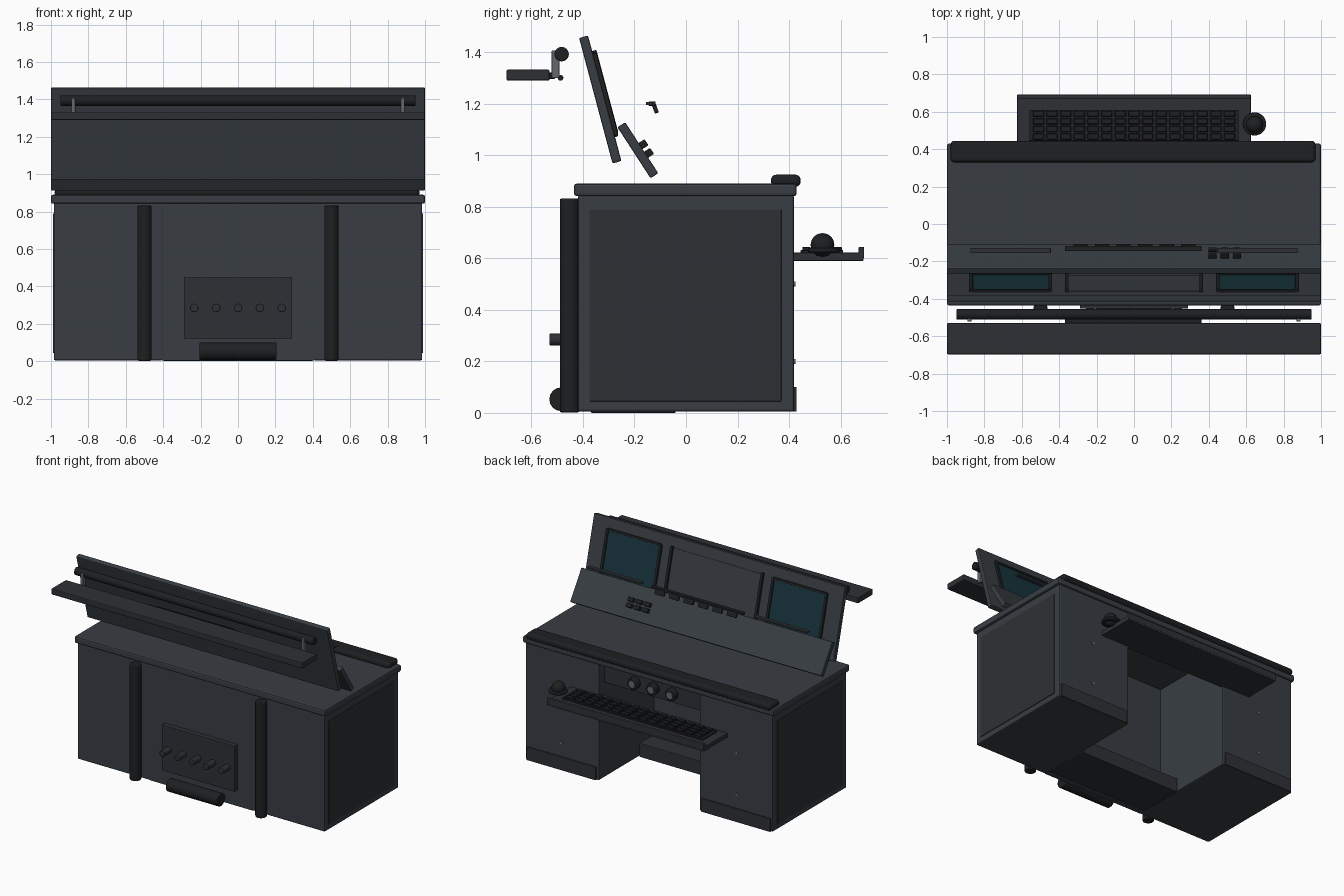
import bpy, math
from mathutils import Matrix, Vector


def mat(name, c):
    m = bpy.data.materials.new(name)
    m.diffuse_color = (*c, 1)
    return m


BODY = mat("slate", (0.040, 0.048, 0.056))
PANEL = mat("dark_slate", (0.027, 0.030, 0.035))
DARK = mat("black_rubber", (0.013, 0.014, 0.016))
TEAL = mat("teal_glass", (0.008, 0.035, 0.045))
METAL = mat("metal", (0.13, 0.14, 0.15))
ID = Matrix.Identity(4)


def finish(o, name, m, bevel=0, seg=2):
    o.name = name
    o.data.materials.append(m)
    if bevel:
        b = o.modifiers.new("bevel", 'BEVEL')
        b.width, b.segments, b.limit_method = bevel, seg, 'ANGLE'
    return o


def box(name, x, y, z, m=BODY, bevel=0.004, frame=ID, seg=2):
    """Box from ranges, optionally placed in a tilted frame."""
    bpy.ops.mesh.primitive_cube_add(size=1)
    o = bpy.context.object
    size = [r[1] - r[0] for r in (x, y, z)]
    mid = Vector([(r[0] + r[1]) / 2 for r in (x, y, z)])
    o.data.transform(Matrix.Diagonal((*size, 1)))
    o.matrix_world = frame @ Matrix.Translation(mid)
    return finish(o, name, m, bevel, seg)


def cyl(name, loc, r, depth, axis='Z', m=DARK, bevel=0, sides=24):
    rot = {'X': (0, math.pi / 2, 0), 'Y': (math.pi / 2, 0, 0), 'Z': (0, 0, 0)}[axis]
    bpy.ops.mesh.primitive_cylinder_add(vertices=sides, radius=r, depth=depth, location=loc, rotation=rot)
    bpy.ops.object.shade_smooth_by_angle()
    return finish(bpy.context.object, name, m, bevel)


def tilted(y, z, deg):
    return Matrix.Translation((0, y, z)) @ Matrix.Rotation(math.radians(deg), 4, 'X')


# Desk body: two pedestals joined by a recessed kneehole wall
for s, side in ((-1, "left"), (1, "right")):
    def xr(a, b):
        return tuple(sorted((s * a, s * b)))
    box(side + "_pedestal", xr(0.40, 0.985), (-0.42, 0.42), (0.005, 0.845), BODY, 0.008)
    box(side + "_side_panel", xr(0.98, 0.99), (-0.375, 0.37), (0.045, 0.79), PANEL, 0.002)
    box(side + "_kick_plate", xr(0.42, 0.97), (0.415, 0.43), (0.005, 0.10), PANEL, 0.002)
    for z in (0.20, 0.50):
        cyl(side + "_door_stud", (s * 0.70, 0.421, z), 0.010, 0.008, 'Y', METAL)
    # Rear cable conduits
    cyl(side + "_conduit", (s * 0.50, -0.452, 0.417), 0.038, 0.83, 'Z', DARK, 0.006)
box("kneehole_wall", (-0.405, 0.405), (-0.418, -0.21), (0.005, 0.845), BODY, 0)
box("footrest", (-0.40, 0.40), (-0.37, -0.04), (0.0, 0.10), PANEL)
box("desktop", (-1, 1), (-0.435, 0.43), (0.842, 0.89), BODY, 0.010)
box("armrest", (-0.98, 0.97), (0.33, 0.445), (0.878, 0.925), DARK, 0.02, seg=4)

# Dials under the desktop front edge
box("dial_panel", (-0.40, 0.40), (0.33, 0.36), (0.69, 0.845), PANEL)
for x in (-0.15, 0, 0.15):
    cyl("dial_ring", (x, 0.378, 0.757), 0.042, 0.04, 'Y', DARK, 0.006)
    cyl("dial_face", (x, 0.395, 0.757), 0.024, 0.016, 'Y', METAL)

# Keyboard tray, keys and trackball
box("keyboard_tray", (-0.625, 0.625), (0.40, 0.69), (0.59, 0.622), PANEL)
box("tray_lip", (-0.625, 0.625), (0.67, 0.692), (0.60, 0.645), PANEL, 0.005)
box("keyboard_base", (-0.56, 0.56), (0.445, 0.61), (0.62, 0.632), DARK, 0.002)
for i in range(15):
    for j in range(4):
        x, y = -0.511 + i * 0.073, 0.468 + j * 0.0405
        box("key", (x - 0.029, x + 0.029), (y - 0.016, y + 0.016), (0.63, 0.645), DARK, 0.003, seg=1)
cyl("trackball_ring", (0.645, 0.535, 0.632), 0.062, 0.018, 'Z', DARK, 0.005, 32)
bpy.ops.mesh.primitive_uv_sphere_add(segments=24, ring_count=14, radius=0.046, location=(0.645, 0.53, 0.652))
bpy.ops.object.shade_smooth_by_angle()
finish(bpy.context.object, "trackball", DARK)

# Tall instrument panel
F = tilted(-0.333, 1.217, 14.9)
box("upper_panel", (-1, 1), (-0.018, 0.018), (-0.252, 0.252), BODY, 0.006, F)
box("centre_plate", (-0.35, 0.35), (0.016, 0.022), (-0.15, 0.18), BODY, 0.002, F)
for s in (-1, 1):
    cx = s * 0.66
    box("screen", (cx - 0.205, cx + 0.205), (0.015, 0.024), (-0.14, 0.17), TEAL, 0, F)
    for e in (-0.212, 0.212):
        box("screen_side", (cx + e - 0.01, cx + e + 0.01), (0.015, 0.033), (-0.15, 0.18), DARK, 0.003, F)
    for z in (-0.148, 0.176):
        box("screen_rail", (cx - 0.212, cx + 0.212), (0.015, 0.030), (z - 0.008, z + 0.008), DARK, 0.003, F)
    box("divider", (s * 0.36 - 0.01, s * 0.36 + 0.01), (0.015, 0.035), (-0.14, 0.19), DARK, 0.003, F)
    box("screen_ledge", (cx - 0.215, cx + 0.215), (-0.155, -0.128), (1.195, 1.208), PANEL, 0.003)

# Button strip floating ahead of the upper panel
box("button_strip", (-0.37, 0.36), (-0.145, -0.118), (1.192, 1.210), DARK, 0.003)
B = tilted(-0.119, 1.181, 20)
for i in range(6):
    x = -0.285 + i * 0.115
    box("strip_button", (x - 0.038, x + 0.038), (-0.008, 0.008), (-0.018, 0.018), DARK, 0.003, B)

# Lower control panel with keypad
L = tilted(-0.187, 1.02, 33)
box("lower_panel", (-1, 1), (-0.018, 0.018), (-0.118, 0.118), BODY, 0.005, L)
for x in (0.42, 0.485, 0.55):
    for z in (-0.032, 0.008):
        box("keypad_key", (x - 0.022, x + 0.022), (0.015, 0.045), (z - 0.014, z + 0.014), DARK, 0.004, L)

# Rear shelf, rail and brackets
box("rear_shelf", (-1, 1), (-0.697, -0.53), (1.29, 1.333), PANEL, 0.006)
cyl("rear_rail", (0, -0.483, 1.393), 0.028, 1.90, 'X', DARK, 0.005)
for x in (-0.88, 0.88):
    box("rail_bracket", (x - 0.011, x + 0.011), (-0.522, -0.492), (1.30, 1.408), METAL, 0.004)
box("shelf_light_bar", (-0.37, 0.36), (-0.535, -0.508), (1.297, 1.322), DARK, 0.004)
cyl("light_bar_rod", (0, -0.487, 1.301), 0.011, 0.60, 'X', DARK, 0, 12)

# Rear connector panel and floor duct
box("connector_panel", (-0.29, 0.29), (-0.452, -0.41), (0.12, 0.45), PANEL, 0.004)
for i in range(5):
    cyl("connector", (-0.234 + i * 0.117, -0.485, 0.285), 0.023, 0.09, 'Y', METAL, 0.003, 16).data.materials[0] = PANEL
cyl("floor_duct", (0, -0.485, 0.053), 0.046, 0.41, 'X', DARK, 0.004, 16)
